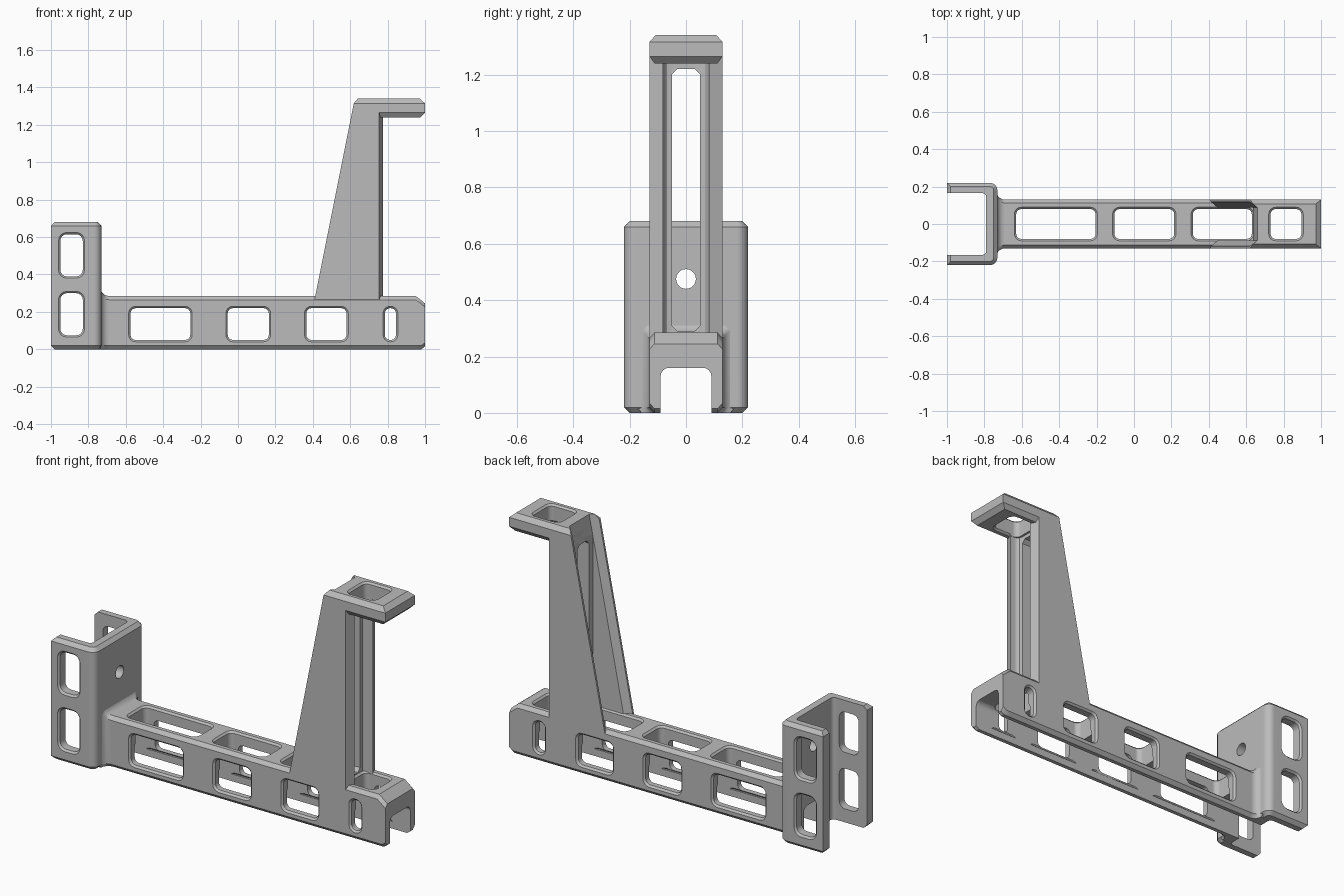
import bpy, bmesh, math

if "Cube" in bpy.data.objects:
    bpy.data.objects.remove(bpy.data.objects["Cube"])

grey = bpy.data.materials.new("plain_grey")
grey.use_nodes = True
grey.diffuse_color = (0.5, 0.5, 0.5, 1)
grey.node_tree.nodes["Principled BSDF"].inputs["Base Color"].default_value = (0.5, 0.5, 0.5, 1)

PLACE = {"x": lambda u, v, w: (w, u, v),
         "y": lambda u, v, w: (u, w, v),
         "z": lambda u, v, w: (u, v, w)}


def loft(name, axis, rings):
    """Closed solid through (position, outline) rings along an axis."""
    bm = bmesh.new()
    loops = [[bm.verts.new(PLACE[axis](u, v, w)) for u, v in pts] for w, pts in rings]
    n = len(loops[0])
    bm.faces.new(loops[0])
    bm.faces.new(loops[-1])
    for a, b in zip(loops, loops[1:]):
        for i in range(n):
            j = (i + 1) % n
            bm.faces.new((a[i], a[j], b[j], b[i]))
    bmesh.ops.recalc_face_normals(bm, faces=bm.faces)
    mesh = bpy.data.meshes.new(name)
    bm.to_mesh(mesh)
    bm.free()
    mesh.materials.append(grey)
    ob = bpy.data.objects.new(name, mesh)
    bpy.context.collection.objects.link(ob)
    return ob


def activate(ob):
    bpy.ops.object.select_all(action="DESELECT")
    ob.select_set(True)
    bpy.context.view_layer.objects.active = ob


def cut(ob, cutter):
    cutter.hide_render = True
    mod = ob.modifiers.new("cut", "BOOLEAN")
    mod.operation, mod.solver, mod.object = "DIFFERENCE", "EXACT", cutter
    activate(ob)
    bpy.ops.object.modifier_apply(modifier=mod.name)
    bpy.data.objects.remove(cutter)


def finish(ob):
    activate(ob)
    bpy.ops.object.shade_smooth_by_angle(angle=math.radians(32))
    mod = ob.modifiers.new("flat_faces", "WEIGHTED_NORMAL")
    mod.keep_sharp = True


def rounded(u0, u1, v0, v1, r, grow=0, steps=4):
    """Rounded rectangle outline."""
    u0, u1, v0, v1, r = u0 - grow, u1 + grow, v0 - grow, v1 + grow, r + grow
    corners = [(u1 - r, v1 - r), (u0 + r, v1 - r), (u0 + r, v0 + r), (u1 - r, v0 + r)]
    pts = []
    for k, (cu, cv) in enumerate(corners):
        for s in range(steps + 1):
            a = math.pi / 2 * (k + s / steps)
            pts.append((cu + r * math.cos(a), cv + r * math.sin(a)))
    return pts


def window(axis, lo, hi, u0, u1, v0, v1, r):
    """Rounded cutter whose rims flare at the surfaces lo and hi."""
    e = 0.01
    rings = [(lo - e, 2 * e), (lo + e, 0), (hi - e, 0), (hi + e, 2 * e)]
    return loft("window_cutter", axis, [(w, rounded(u0, u1, v0, v1, r, g)) for w, g in rings])


def prism(axis, w0, w1, pts):
    return loft("cutter", axis, [(w0, pts), (w1, pts)])


def mirrored(pts):
    """Complete a half outline given with positive second coordinate."""
    return pts + [(u, -v) for u, v in reversed(pts)]


def under_channel():
    return prism("x", -1.2, 1.2, rounded(-0.09, 0.09, -0.3, 0.16, 0.03))


# Clamp: upright U-shaped sleeve with chamfered ends
def clamp_outline(inset):
    arc = [(-0.77 + (0.04 - inset) * math.sin(a), 0.18 + (0.04 - inset) * math.cos(a))
           for a in [math.pi / 8 * i for i in range(5)]]
    return mirrored([(-1 + inset, 0.22 - inset)] + arc)


clamp = loft("clamp", "z", [(0, clamp_outline(0.02)), (0.02, clamp_outline(0)),
                            (0.66, clamp_outline(0)), (0.68, clamp_outline(0.02))])
cut(clamp, prism("z", -0.1, 0.8, rounded(-1.3, -0.79, -0.165, 0.165, 0.02)))
cut(clamp, under_channel())
for z0, z1 in ((0.075, 0.30), (0.39, 0.615)):
    cut(clamp, window("y", -0.22, 0.22, -0.95, -0.83, z0, z1, 0.035))
hole = [(0.035 * math.cos(math.tau * i / 24), 0.475 + 0.035 * math.sin(math.tau * i / 24))
        for i in range(24)]
cut(clamp, prism("x", -0.85, -0.6, hole))


# Beam: hollow rail flaring into the clamp, with a sloped free end
def beam_outline(g=0.0, top=0.285, bottom=0.0):
    half = [(0.112 + g, bottom), (0.13 + g, bottom + 0.02),
            (0.13 + g, top + g - 0.02), (0.112 + g, top + g)]
    return half + [(-y, z) for y, z in reversed(half)]


flare = [(-0.76, beam_outline(0.045))]
for i in range(6):
    a = math.pi / 2 * i / 5
    flare.append((-0.735 + 0.045 * (1 - math.cos(a)), beam_outline(0.045 * (1 - math.sin(a)))))
beam = loft("beam", "x", flare + [(0.95, beam_outline()), (0.98, beam_outline(top=0.262)),
                                  (1, beam_outline(top=0.245, bottom=0.015))])
cut(beam, under_channel())
for x0, x1 in ((-0.575, -0.255), (-0.055, 0.165), (0.365, 0.58), (0.785, 0.845)):
    cut(beam, window("y", -0.13, 0.13, x0, x1, 0.05, 0.22, 0.028))
for x0, x1 in ((-0.63, -0.205), (-0.105, 0.215), (0.315, 0.63), (0.73, 0.895)):
    cut(beam, window("z", 0.05, 0.285, x0, x1, -0.08, 0.08, 0.028))


# Post: tapering tower with a sloped back and slightly pointed front flanges
def slope(z):
    return 0.411 + (z - 0.275) * 0.2


def post_outline(z):
    return mirrored([(slope(z), 0.13), (0.755, 0.13), (0.775, 0.083)])


def back_groove():
    return loft("groove_cutter", "z", [
        (z, mirrored([(slope(z) - 0.01, 0.127), (slope(z) + 0.035, 0.088)]))
        for z in (0.2, 1.4)])


def back_recess():
    return prism("z", 0.2, 1.4, mirrored([(0.3, 0.088), (0.635, 0.088)]))


post = loft("post", "z", [(z, post_outline(z)) for z in (0.25, 1.29)])
cut(post, back_recess())
cut(post, back_groove())
cut(post, prism("z", 0.2, 1.24, mirrored([(0.85, 0.081), (0.745, 0.081), (0.732, 0.077),
                                          (0.722, 0.068), (0.718, 0.052)])))
cut(post, prism("x", 0.4, 0.9, rounded(-0.05, 0.05, 0.29, 1.22, 0.02, steps=1)))
cut(post, prism("z", 1.2, 1.4, rounded(0.73, 0.895, -0.08, 0.08, 0.028)))

# Cap: overhanging chamfered lip on top of the post
cap_rings = [(1.24, slope(1.24), 0.975, 0.112), (1.265, slope(1.265), 1, 0.13),
             (1.315, slope(1.315), 1, 0.13), (1.34, 0.64, 0.972, 0.108)]
cap = loft("cap", "z", [(z, mirrored([(x0, y), (x1, y)])) for z, x0, x1, y in cap_rings])
cut(cap, window("z", 1.24, 1.34, 0.73, 0.895, -0.08, 0.08, 0.028))
cut(cap, back_recess())
cut(cap, back_groove())

for part in (clamp, beam, post, cap):
    finish(part)
